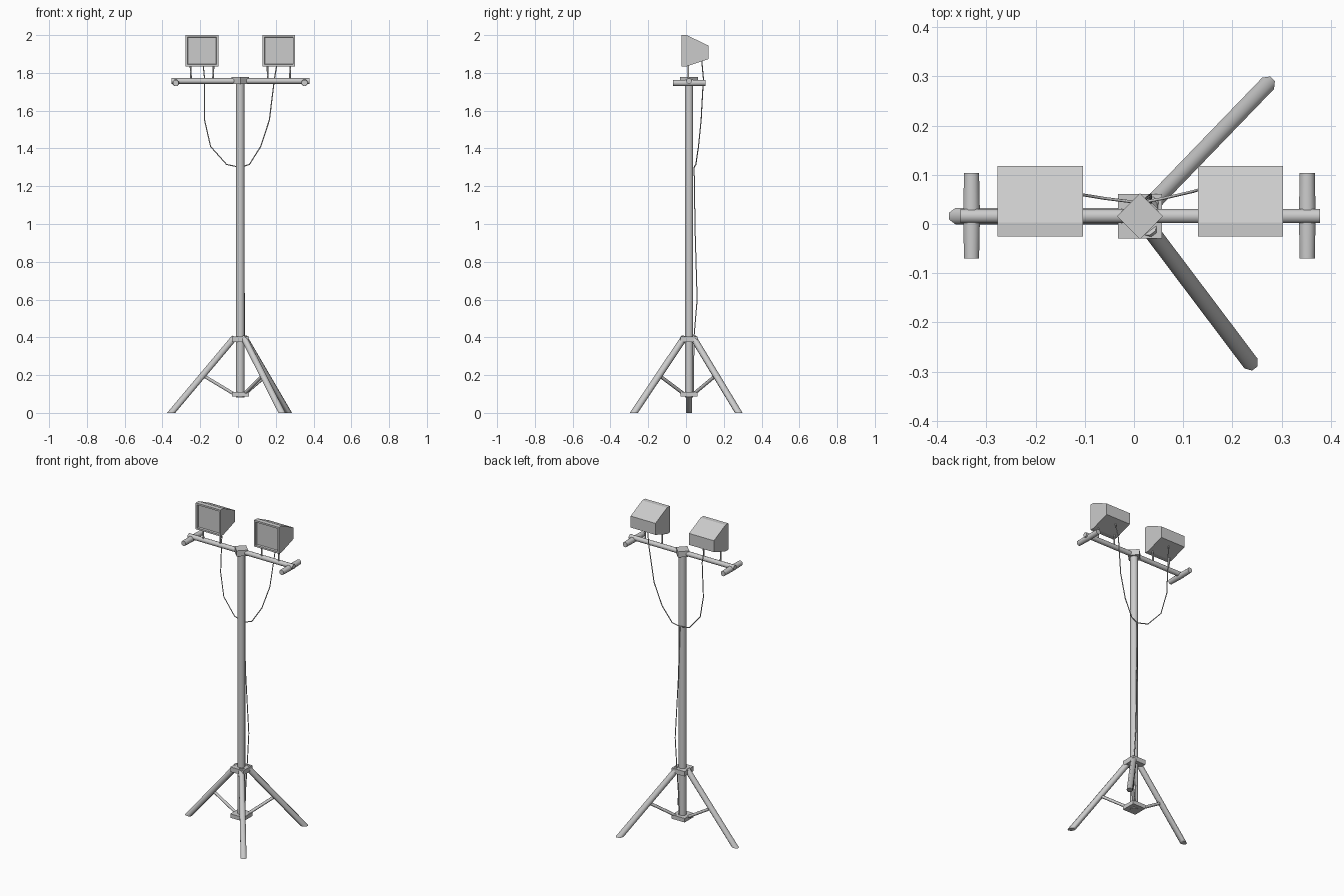
import bpy, bmesh, math
from mathutils import Vector

if "Cube" in bpy.data.objects:
    bpy.data.objects.remove(bpy.data.objects["Cube"])

CX, CY = 0.012, 0.016          # pole axis


def finish(name, bm, smooth=True):
    bmesh.ops.recalc_face_normals(bm, faces=bm.faces)
    me = bpy.data.meshes.new(name)
    bm.to_mesh(me)
    bm.free()
    ob = bpy.data.objects.new(name, me)
    bpy.context.collection.objects.link(ob)
    if smooth:
        bpy.ops.object.select_all(action='DESELECT')
        bpy.context.view_layer.objects.active = ob
        ob.select_set(True)
        bpy.ops.object.shade_smooth_by_angle(angle=math.radians(50))
    return ob


def tube(name, a, b, r, sides=8, r_end=None, cut_z=None):
    """Closed cylinder from a to b; cut_z slides the b end onto a level plane."""
    a, b = Vector(a), Vector(b)
    d = (b - a).normalized()
    q = d.to_track_quat('Z', 'Y')
    bm = bmesh.new()
    rings = []
    for c, rad in ((a, r), (b, r_end or r)):
        ring = []
        for i in range(sides):
            t = 2 * math.pi * (i + 0.5) / sides
            p = c + q @ Vector((rad * math.cos(t), rad * math.sin(t), 0))
            if cut_z is not None and c is b:
                p += d * ((cut_z - p.z) / d.z)
            ring.append(bm.verts.new(p))
        rings.append(ring)
    for i in range(sides):
        j = (i + 1) % sides
        bm.faces.new((rings[0][i], rings[0][j], rings[1][j], rings[1][i]))
    for ring in rings:
        bm.faces.new(ring)
    return finish(name, bm)


def block(name, loc, size, turn=0):
    bm = bmesh.new()
    bmesh.ops.create_cube(bm, size=1)
    bmesh.ops.scale(bm, vec=size, verts=bm.verts)
    ob = finish(name, bm, False)
    ob.location = loc
    ob.rotation_euler.z = turn
    return ob


def lamp(name, x0, x1):
    # side profile (y, z) swept across x, then a recessed glass at the front
    prof = [(-0.025, 1.834), (0.003, 1.834), (0.118, 1.873),
            (0.118, 1.945), (0.003, 2.0), (-0.025, 2.0)]
    bm = bmesh.new()
    l = [bm.verts.new((x0, y, z)) for y, z in prof]
    r = [bm.verts.new((x1, y, z)) for y, z in prof]
    bm.faces.new(l)
    bm.faces.new(r)
    for i in range(6):
        j = (i + 1) % 6
        f = bm.faces.new((l[i], l[j], r[j], r[i]))
        if i == 5:
            front = f
    bmesh.ops.recalc_face_normals(bm, faces=bm.faces)
    bmesh.ops.inset_region(bm, faces=[front], thickness=0.015)
    bmesh.ops.inset_region(bm, faces=[front], thickness=0.003, depth=-0.012)
    return finish(name, bm, False)


def cable(name, pts):
    cu = bpy.data.curves.new(name, 'CURVE')
    cu.dimensions = '3D'
    cu.bevel_depth = 0.003
    cu.bevel_resolution = 1
    cu.use_fill_caps = True
    sp = cu.splines.new('POLY')
    sp.points.add(len(pts) - 1)
    for p, co in zip(sp.points, pts):
        p.co = (*co, 1)
    ob = bpy.data.objects.new(name, cu)
    bpy.context.collection.objects.link(ob)


# Pole and its collars
tube("pole", (CX, CY, 0.082), (CX, CY, 1.765), 0.023, 12)
block("upper_collar", (CX, CY, 0.39), (0.09, 0.09, 0.03))
block("lower_collar", (CX, CY, 0.098), (0.09, 0.09, 0.025))
block("top_clamp", (CX, CY, 1.759), (0.066, 0.066, 0.036), math.pi / 4)

# Tripod legs with braces
for i, deg in enumerate((180, 46, -53)):
    c, s = math.cos(math.radians(deg)), math.sin(math.radians(deg))
    at = lambda r, z: (CX + r * c, CY + r * s, z)
    tube(f"leg_{i + 1}", at(0.03, 0.4), at(0.366, 0.0), 0.018, 8, cut_z=0.0)
    tube(f"brace_{i + 1}", at(0.2, 0.2), at(0.03, 0.098), 0.009)

# Crossbar with end handles
tube("crossbar", (-0.353, CY, 1.757), (0.378, CY, 1.757), 0.015, 10)
for side, x in (("left", -0.33), ("right", 0.352)):
    for end, y in (("front", -0.07), ("back", 0.104)):
        tube(f"{side}_handle_{end}", (x, CY, 1.747), (x, y, 1.747), 0.0185, 8, 0.0165)

# Floodlights on two-pin brackets
for side, x0 in (("left", -0.277), ("right", 0.13)):
    lamp(f"{side}_lamp", x0, x0 + 0.173)
    m = x0 + 0.0865
    for k, dx in (("outer", -0.061), ("inner", 0.061)):
        tube(f"{side}_bracket_{k}", (m + dx * 0.95, 0.012, 1.757), (m + dx, 0.012, 1.845), 0.005)

# Cables hanging from the lamps, then running down the pole
ys = (0.083, 0.092, 0.08, 0.066, 0.052, 0.043)
zs = (1.87, 1.77, 1.55, 1.41, 1.315, 1.30)
cable("left_cable", list(zip((-0.187, -0.177, -0.177, -0.145, -0.06, CX), ys, zs)))
cable("right_cable", list(zip((0.21, 0.193, 0.166, 0.12, 0.06, CX), ys, zs)))
cable("pole_cable", [(CX, 0.043, 1.30), (0.02, 0.048, 0.97), (0.034, 0.059, 0.6),
                     (0.034, 0.043, 0.41), (0.025, 0.04, 0.25), (0.02, 0.04, 0.1)])
